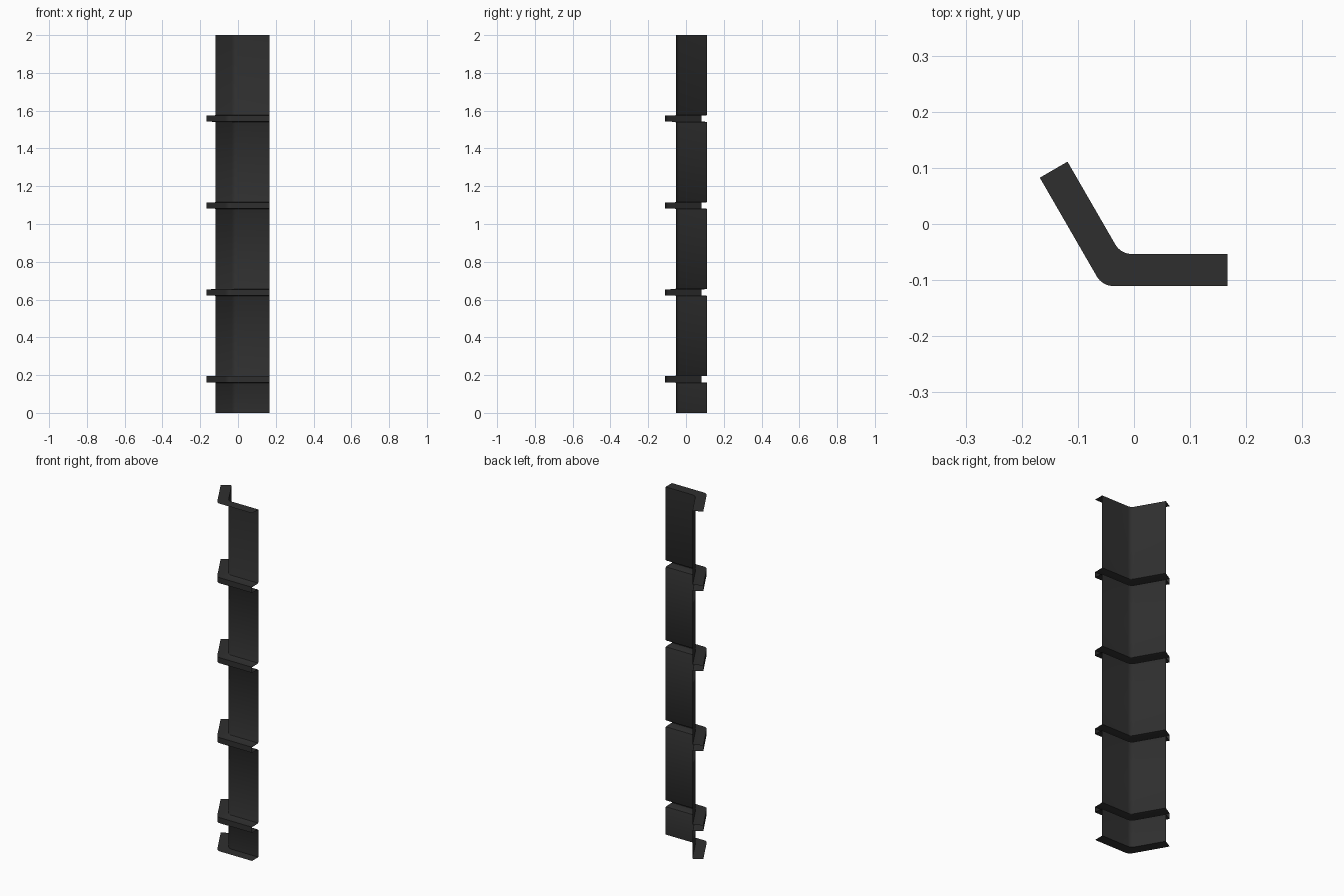
import bpy, bmesh, math

if "Cube" in bpy.data.objects:
    bpy.data.objects.remove(bpy.data.objects["Cube"])

ARM, DEPTH, RADIUS, HEIGHT = 0.19, 0.057, 0.034, 2.0
CORNER = (-0.0235, -0.0535)
T30 = math.tan(math.radians(30))

mat = bpy.data.materials.new("dark charcoal")
mat.diffuse_color = (0.028, 0.028, 0.028, 1)
mat.use_nodes = True
mat.node_tree.nodes["Principled BSDF"].inputs["Base Color"].default_value = mat.diffuse_color


def section(d):
    """Plan outline of the bent sheet, offset outward by d, with a rounded bend."""
    cx, cy = CORNER[0] - d * T30, CORNER[1] - d
    ux, uy = -0.5, math.sqrt(3) / 2
    pts = [(CORNER[0] + ARM * ux + d * -uy, CORNER[1] + ARM * uy + d * ux)]
    # fillet centre lies inside the bend
    fx, fy = cx + RADIUS * T30, cy + RADIUS
    for i in range(9):
        a = math.radians(210 + 60 * i / 8)
        pts.append((fx + RADIUS * math.cos(a), fy + RADIUS * math.sin(a)))
    pts.append((CORNER[0] + ARM, cy))
    return pts


def loft(name, rows):
    """Sheet through (offset, height) rows."""
    bm = bmesh.new()
    grid = [[bm.verts.new((x, y, z)) for x, y in section(d)] for d, z in rows]
    for lo, hi in zip(grid, grid[1:]):
        for i in range(len(lo) - 1):
            bm.faces.new((lo[i], lo[i + 1], hi[i + 1], hi[i]))
    me = bpy.data.meshes.new(name)
    bm.to_mesh(me)
    bm.free()
    me.materials.append(mat)
    ob = bpy.data.objects.new(name, me)
    bpy.context.collection.objects.link(ob)
    bpy.ops.object.select_all(action='DESELECT')
    ob.select_set(True)
    bpy.context.view_layer.objects.active = ob
    bpy.ops.object.shade_smooth_by_angle(angle=math.radians(35))
    return ob


# Vertical profile: flat panels interrupted by narrow grooves with eased lips
rows = [(0, 0)]
for k in range(4):
    z = 0.178 + 0.46 * k
    half = [(0, 0.021), (0.0015, 0.0185), (0.005, 0.017), (DEPTH, 0.016)]
    rows += [(d, z - h) for d, h in half]
    rows += [(d, z + h) for d, h in reversed(half)]
rows.append((0, HEIGHT))
loft("grooved_corner_sheet", rows)

# Thin flanges closing the bottom and top edges
loft("bottom_flange", [(DEPTH, 0), (0, 0)])
loft("top_flange", [(0, HEIGHT), (DEPTH, HEIGHT)])
